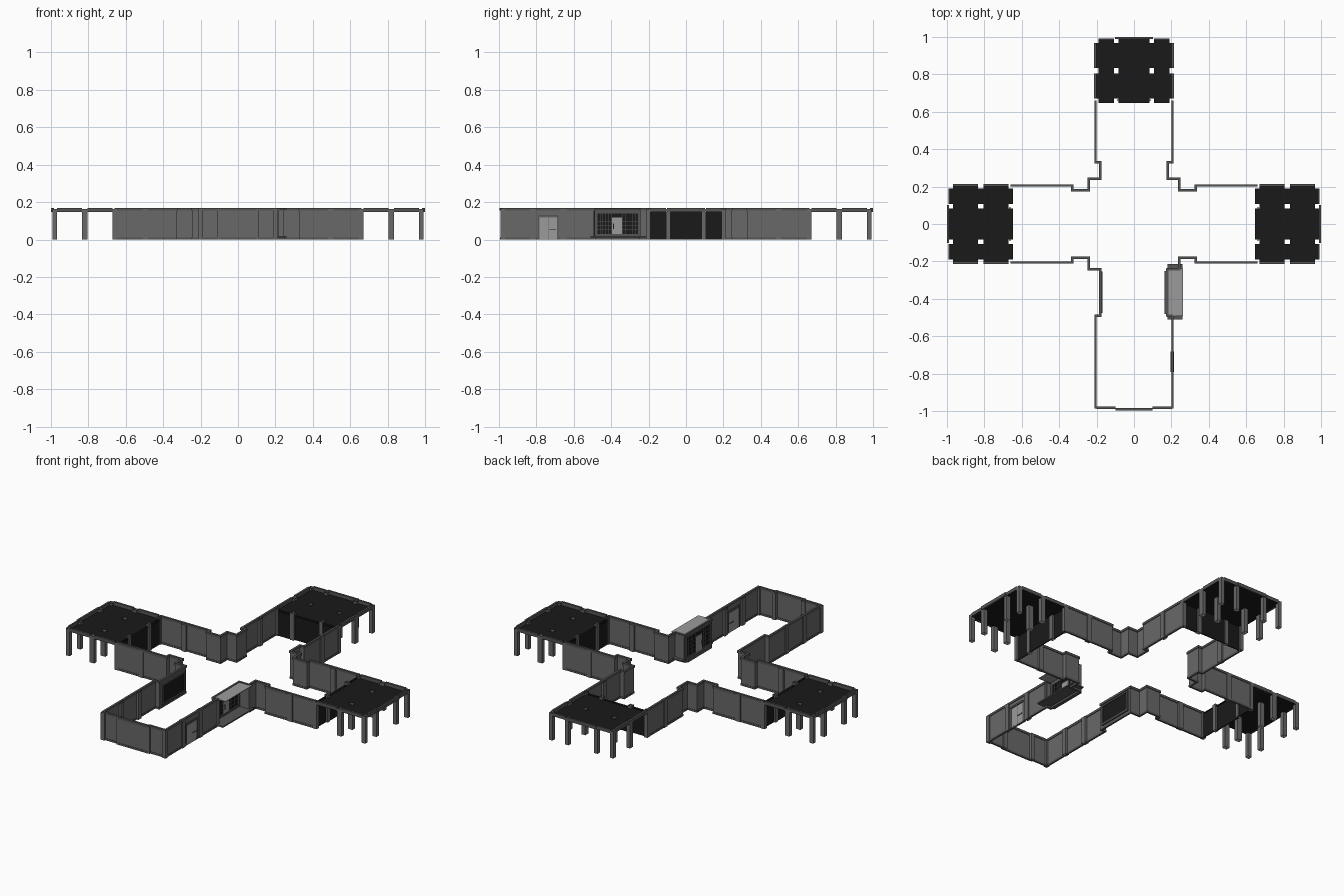
import bpy, bmesh, math

if "Cube" in bpy.data.objects:
    bpy.data.objects.remove(bpy.data.objects["Cube"])

def mat(name, c):
    m = bpy.data.materials.new(name)
    m.diffuse_color = (c, c, c, 1)
    m.use_nodes = True
    m.node_tree.nodes["Principled BSDF"].inputs["Base Color"].default_value = m.diffuse_color
    return m
WALL, TRIM, DARK, LIGHT = mat("wall_grey", .14), mat("trim_grey", .09), mat("dark", .01), mat("light_grey", .33)
H = 0.168

class Part:
    """Collects boxes, tubes and quads into one object, turned about z."""
    def __init__(s, name, m, turn=0):
        s.name, s.m, s.turn, s.bm = name, m, turn, bmesh.new()
    def box(s, x0, x1, y0, y1, z0, z1, caps=True):
        v = [s.bm.verts.new((x, y, z)) for z in (z0, z1) for x, y in ((x0, y0), (x1, y0), (x1, y1), (x0, y1))]
        for i in range(4):
            j = (i + 1) % 4
            s.bm.faces.new((v[i], v[j], v[j + 4], v[i + 4]))
        if caps:
            s.bm.faces.new(v[3::-1])
            s.bm.faces.new(v[4:])
    def run(s, pts, t, z0, z1):
        # axis-aligned wall run of thickness t
        for (ax, ay), (bx, by) in zip(pts, pts[1:]):
            s.box(min(ax, bx) - t/2, max(ax, bx) + t/2, min(ay, by) - t/2, max(ay, by) + t/2, z0, z1)
    def done(s):
        me = bpy.data.meshes.new(s.name)
        s.bm.to_mesh(me)
        s.bm.free()
        me.materials.append(s.m)
        o = bpy.data.objects.new(s.name, me)
        o.rotation_euler.z = math.radians(s.turn)
        bpy.context.collection.objects.link(o)

def walls(label, turn, jogs, end, posts, skip_bay=None):
    """Side walls of one arm, built along +x; jogs = where each side steps in."""
    w, t, p = Part(label + "_walls", WALL, turn), Part(label + "_wall_trim", TRIM, turn), Part(label + "_wall_pillars", WALL, turn)
    for side, jog in zip((1, -1), jogs):
        outer = [(end, side*.206), (jog, side*.206), (jog, side*.18)]
        inner = [(.243, side*.18), (.243, side*.243)]
        runs = [outer, inner] if side == skip_bay else [outer + inner]
        for r in runs:
            w.run(r, .006, 0, H - .01)
            t.run(r, .013, H - .014, H)
            t.run(r, .010, 0, .012)
        for u in posts:
            y = side*.203
            p.box(u - .015, u + .015, y - .012, y + .012, 0, H - .005, False)
    for q in (w, t, p):
        q.done()

# Three open-ended arms with pillared canopies
US, VS = (.648, .67, .805, .835, .968, .993), (-.213, -.19, -.108, -.084, .084, .108, .19, .213)
for label, turn in (("east", 0), ("north", 90), ("west", 180)):
    walls(label, turn, (.33, .33), .655, (.495,))
    p = Part(label + "_canopy_pillars", WALL, turn)
    c = Part(label + "_canopy_ceiling", DARK, turn)
    for i in range(5):
        for j in range(7):
            if i % 2 == 0 and j % 2 == 0:
                p.box(US[i], US[i+1], VS[j], VS[j+1], 0, H - .005 if i != 2 or j in (0, 6) else .15, False)
            else:
                q = [c.bm.verts.new((x, y, .147)) for x, y in
                     ((US[i], VS[j]), (US[i], VS[j+1]), (US[i+1], VS[j+1]), (US[i+1], VS[j]))]
                c.bm.faces.new(q)
    p.done()
    c.done()
    b = Part(label + "_canopy_beams", TRIM, turn)
    for s in (-1, 1):
        for a, e in ((.67, .805), (.835, .968)):
            b.box(a, e, s*.207 - .006, s*.207 + .006, .147, H)
        b.box(.983, .993, s*.149 - .041, s*.149 + .041, .147, H)
    b.box(.988, .999, -.102, .102, .147, H)
    b.done()
    # Cross wall closing the corridor under the canopy
    x = Part(label + "_cross_wall", DARK, turn)
    for s in (-1, 1):
        x.box(.653, .659, s*.149 - .041, s*.149 + .041, 0, .155)
    x.box(.660, .666, -.09, .09, 0, .15)
    x.done()

# Closed south arm (local +y is world +x)
walls("south", -90, (.49, .49), .98, (.655, .82), skip_bay=1)
e, t, p = Part("south_end_wall", WALL), Part("south_end_trim", TRIM), Part("south_end_pillars", WALL)
for a, b, y in ((-.2, -.1, -.981), (-.1, .1, -.989), (.1, .2, -.981)):
    e.box(a, b, y - .003, y + .003, 0, H - .01)
    t.box(a, b, y - .007, y + .006, H - .014, H)
    t.box(a, b, y - .005, y + .005, 0, .012)
for x in (-.203, -.097, .097, .203):
    p.box(x - .012, x + .012, -.993, -.969, 0, H - .005, False)
for q in (e, t, p):
    q.done()

# Shop bay: roof, floor and end walls, open on the outside
r = Part("shop_roof", LIGHT)
r.box(.178, .263, -.492, -.238, .161, .165)
r.done()
f = Part("shop_floor", TRIM)
f.box(.178, .258, -.51, -.215, .012, .02)
f.done()
s = Part("shop_end_walls", WALL)
for y in (-.492, -.238):
    s.box(.178, .22, y - .003, y + .003, .02, .161)
s.done()

# Shop front: surround, mullions and door
g = Part("shop_front_frame", TRIM)
for y0, y1, z0, z1 in ((-.492, -.238, .14, H), (-.492, -.238, 0, .03), (-.492, -.475, .03, .14), (-.255, -.238, .03, .14)):
    g.box(.172, .184, y0, y1, z0, z1)
g.box(.163, .184, -.48, -.25, .148, .16)
g.box(.163, .184, -.48, -.25, 0, .02)
g.done()
k = Part("shop_front_glass", DARK)
k.box(.175, .177, -.475, -.255, .03, .14)
k.done()
m = Part("shop_front_mullions", TRIM)
for a, b in ((-.475, -.398), (-.338, -.255)):
    for i in range(6):
        y = a + (b - a)*i/5
        m.box(.172, .180, y - .0012, y + .0012, .03, .14)
for i in range(1, 5):
    m.box(.172, .180, -.475, -.255, .03 + .022*i - .001, .03 + .022*i + .001)
m.done()
d = Part("shop_door", LIGHT)
d.box(.171, .182, -.395, -.341, .02, .118)
d.done()
h = Part("shop_door_handle", DARK)
for x in (.169, .182):
    h.box(x, x + .003, -.39, -.384, .055, .085)
h.done()

# Wide window panel opposite the shop
o = Part("opposite_window", DARK)
o.box(-.178, -.172, -.465, -.265, .03, .135)
o.done()
o = Part("opposite_window_frame", TRIM)
for y0, y1, z0, z1 in ((-.475, -.255, .135, .145), (-.475, -.255, .02, .03), (-.475, -.465, .03, .135), (-.265, -.255, .03, .135)):
    o.box(-.178, -.168, y0, y1, z0, z1)
o.done()

# Side door in the south arm
d = Part("side_door", LIGHT)
for a, b in ((-.783, -.738), (-.735, -.69)):
    d.box(.198, .211, a, b, 0, .118)
d.done()
d = Part("side_door_frame", TRIM)
d.box(.195, .214, -.79, -.683, .122, .132)
d.box(.195, .212, -.79, -.785, 0, .122)
d.box(.195, .212, -.688, -.683, 0, .122)
d.box(.194, .214, -.73, -.695, .052, .057)
d.done()
